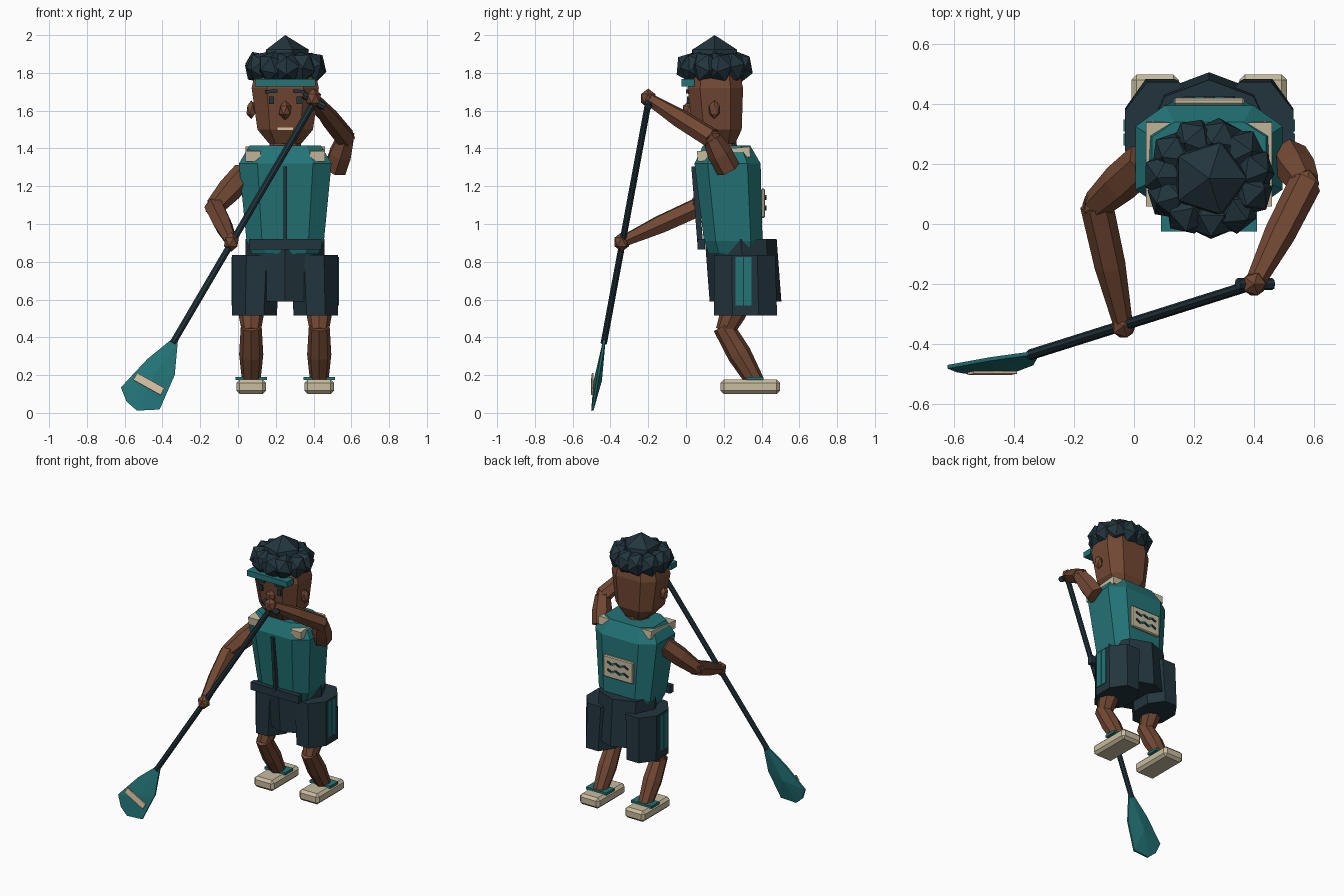
import bpy, bmesh, math, random
from mathutils import Vector, Euler

if "Cube" in bpy.data.objects:
    bpy.data.objects.remove(bpy.data.objects["Cube"])

random.seed(4)
CX = 0.25  # body centre line


def material(name, hexcode):
    m = bpy.data.materials.new(name)
    rgb = [int(hexcode[i:i + 2], 16) / 255 for i in (0, 2, 4)]
    m.diffuse_color = [((c + 0.055) / 1.055) ** 2.4 for c in rgb] + [1]
    m.use_nodes = True
    m.node_tree.nodes["Principled BSDF"].inputs["Base Color"].default_value = m.diffuse_color
    return m


TEAL = material("teal", "237477")
NAVY = material("dark_navy", "22353d")
SKIN = material("brown_skin", "724833")
CREAM = material("cream", "c8bc9e")
SAND = material("pale_sand", "dcc3a4")


def finish(bm, name, mat):
    bmesh.ops.recalc_face_normals(bm, faces=bm.faces)
    me = bpy.data.meshes.new(name)
    bm.to_mesh(me)
    bm.free()
    me.materials.append(mat)
    ob = bpy.data.objects.new(name, me)
    bpy.context.collection.objects.link(ob)
    return ob


def loft(name, rings, mat):
    """Skin a list of closed rings of points, capped at both ends."""
    bm = bmesh.new()
    loops = [[bm.verts.new(p) for p in r] for r in rings]
    n = len(loops[0])
    for a, b in zip(loops, loops[1:]):
        for i in range(n):
            j = (i + 1) % n
            bm.faces.new((a[i], a[j], b[j], b[i]))
    bm.faces.new(loops[0])
    bm.faces.new(loops[-1])
    return finish(bm, name, mat)


def octagon(cx, cy, z, rx, ry, k=0.414):
    pts = [(1, -k), (1, k), (k, 1), (-k, 1), (-1, k), (-1, -k), (-k, -1), (k, -1)]
    return [(cx + rx * u, cy + ry * v, z) for u, v in pts]


def limb(name, p, q, radii, mat, sides=6):
    """Straight tapered tube from p to q with evenly spaced radii."""
    p, q = Vector(p), Vector(q)
    rot = (q - p).to_track_quat('Z', 'Y')
    rings = []
    for i, r in enumerate(radii):
        c = p.lerp(q, i / (len(radii) - 1))
        rings.append([c + rot @ Vector((r * math.cos(t), r * math.sin(t), 0))
                      for t in (2 * math.pi * s / sides for s in range(sides))])
    return loft(name, rings, mat)


def box(name, centre, size, mat, rot=(0, 0, 0), bevel=0):
    bm = bmesh.new()
    bmesh.ops.create_cube(bm, size=1)
    bmesh.ops.scale(bm, vec=size, verts=bm.verts)
    if bevel:
        bmesh.ops.bevel(bm, geom=bm.edges[:], offset=bevel, segments=1, affect='EDGES')
    ob = finish(bm, name, mat)
    ob.location, ob.rotation_euler = centre, rot
    return ob


def ball(name, centre, size, mat, rot=(0, 0, 0), level=1):
    bm = bmesh.new()
    bmesh.ops.create_icosphere(bm, subdivisions=level, radius=1)
    r = Euler(rot)
    for v in bm.verts:
        v.co = r.to_matrix() @ v.co
        v.co = Vector([a * b for a, b in zip(v.co, size)])
    ob = finish(bm, name, mat)
    ob.location = centre
    return ob


# Vest
loft("vest", [octagon(CX, 0.255, 0.84, 0.175, 0.135, 0.6),
              octagon(CX, 0.25, 0.91, 0.205, 0.155, 0.6),
              octagon(CX, 0.22, 1.32, 0.245, 0.175, 0.6),
              octagon(CX, 0.215, 1.415, 0.19, 0.125, 0.6)], TEAL)
box("zip", (CX, 0.06, 1.09), (0.02, 0.03, 0.43), NAVY, (math.radians(4.5), 0, 0))
box("waist_belt", (CX, 0.08, 0.893), (0.385, 0.04, 0.055), NAVY)

# Back patch with two wavy lines
box("back_patch", (CX, 0.408, 1.11), (0.235, 0.022, 0.155), CREAM, bevel=0.006)
for row, z in enumerate((1.14, 1.085)):
    for i in range(5):
        box(f"wave_{row}_{i}", (CX + (i - 2) * 0.033, 0.421, z), (0.037, 0.008, 0.014),
            TEAL if i % 2 else NAVY, (0, math.radians(25 if i % 2 else -25), 0))

# Shorts seat, pointed toward the back
seat = []
for z, cy, r in ((0.59, 0.315, 0.19), (0.92, 0.29, 0.19)):
    seat.append([(CX + 1.1 * r * math.cos(a), cy + r * math.sin(a), z)
                 for a in (math.pi * i / 4 for i in range(8))])
loft("shorts_seat", seat, NAVY)

# Paired parts: legs, shoes, straps, face details
for side, s in (("left", -1), ("right", 1)):
    lx = CX + s * 0.18
    fx = CX + s * 0.1625
    loft(f"{side}_shorts_leg", [octagon(fx, 0.315, 0.515, 0.118, 0.167),
                                octagon(fx - s * 0.01, 0.31, 0.835, 0.128, 0.163)], NAVY)
    for y in (0.282, 0.328):
        box(f"{side}_shorts_stripe", (CX + s * 0.281, y, 0.697), (0.009, 0.04, 0.255), TEAL)
    limb(f"{side}_thigh", (lx, 0.29, 0.62), (lx, 0.205, 0.43), (0.075, 0.068, 0.05), SKIN, 8)
    limb(f"{side}_calf", (lx, 0.195, 0.46), (lx, 0.37, 0.16), (0.055, 0.064, 0.048), SKIN, 8)
    box(f"{side}_shoe", (lx, 0.34, 0.138), (0.158, 0.315, 0.077), CREAM, bevel=0.018)
    box(f"{side}_shoe_strap", (lx, 0.365, 0.182), (0.165, 0.09, 0.018), TEAL)
    box(f"{side}_shoulder_strap", (CX + s * 0.17, 0.2, 1.37), (0.08, 0.28, 0.055), CREAM,
        (math.radians(5), 0, 0))
    ball(f"{side}_ear", (CX + s * 0.18, 0.15, 1.605), (0.028, 0.032, 0.05), SKIN)
    box(f"{side}_eye", (CX + s * 0.073, 0.012, 1.655), (0.026, 0.016, 0.042), NAVY)
    box(f"{side}_eyebrow", (CX + s * 0.073, 0.008, 1.702), (0.065, 0.016, 0.018), NAVY,
        (0, math.radians(s * 4), 0))

# Head and neck
limb("neck", (CX, 0.19, 1.37), (CX, 0.18, 1.48), (0.085, 0.08), SKIN, 8)
loft("head", [octagon(CX, 0.17, 1.425, 0.085, 0.09, 0.6),
              octagon(CX, 0.165, 1.5, 0.147, 0.13, 0.55),
              octagon(CX, 0.155, 1.72, 0.178, 0.147, 0.55),
              octagon(CX, 0.155, 1.8, 0.16, 0.13, 0.55)], SKIN)
ball("nose", (CX, 0.018, 1.602), (0.036, 0.04, 0.052), SKIN)
box("mouth", (CX, 0.034, 1.502), (0.08, 0.012, 0.016), SAND)
box("headband", (CX, 0.01, 1.747), (0.32, 0.07, 0.04), TEAL)

# Curly hair: core, crown and a ring of curls
ball("hair_core", (CX, 0.152, 1.83), (0.18, 0.165, 0.08), NAVY, level=2)
ball("hair_crown", (CX, 0.152, 1.86), (0.14, 0.14, 0.14), NAVY)
for i in range(11):
    a = 2 * math.pi * i / 11 + 0.2
    ball(f"hair_curl_{i}", (CX + 0.145 * math.cos(a), 0.152 + 0.13 * math.sin(a), 1.83),
         (0.08, 0.08, 0.088), NAVY, [random.uniform(0, 3) for _ in range(3)])

# Arms and hands
ARMS = {"left": ((0.035, 0.21, 1.27), (-0.125, 0.065, 1.09), (-0.035, -0.34, 0.905)),
        "right": ((0.515, 0.225, 1.29), (0.57, 0.135, 1.455), (0.40, -0.20, 1.665))}
for side, (shoulder, elbow, hand) in ARMS.items():
    limb(f"{side}_upper_arm", shoulder, elbow, (0.065, 0.066, 0.05), SKIN)
    limb(f"{side}_forearm", elbow, hand, (0.055, 0.052, 0.032), SKIN)
    ball(f"{side}_elbow", elbow, (0.052,) * 3, SKIN)
    ball(f"{side}_hand", hand, (0.044, 0.044, 0.052), SKIN)

# Paddle
limb("paddle_shaft", (0.40, -0.20, 1.64), (-0.345, -0.435, 0.37), (0.018, 0.018), NAVY, 8)
limb("paddle_grip", (0.345, -0.2, 1.685), (0.46, -0.2, 1.62), (0.02, 0.02), NAVY, 8)
outline = [(-0.345, 0.395), (-0.48, 0.285), (-0.62, 0.135), (-0.59, 0.06), (-0.535, 0.012),
           (-0.415, 0.018), (-0.335, 0.2), (-0.318, 0.385)]
bm = bmesh.new()


def blade_y(z):
    return -0.498 + 0.17 * z


rim = [[bm.verts.new((x, blade_y(z) + d, z)) for x, z in outline] for d in (-0.006, 0.006)]
for loop, d in zip(rim, (-0.02, 0.024)):
    hub = bm.verts.new((-0.46, blade_y(0.17) + d, 0.17))
    for a, b in zip(loop, loop[1:] + loop[:1]):
        bm.faces.new((a, b, hub))
for i in range(8):
    j = (i + 1) % 8
    bm.faces.new((rim[0][i], rim[0][j], rim[1][j], rim[1][i]))
finish(bm, "paddle_blade", TEAL)
box("blade_stripe", (-0.472, -0.496, 0.153), (0.165, 0.009, 0.042), SAND,
    (math.radians(-6), math.radians(29), 0))
